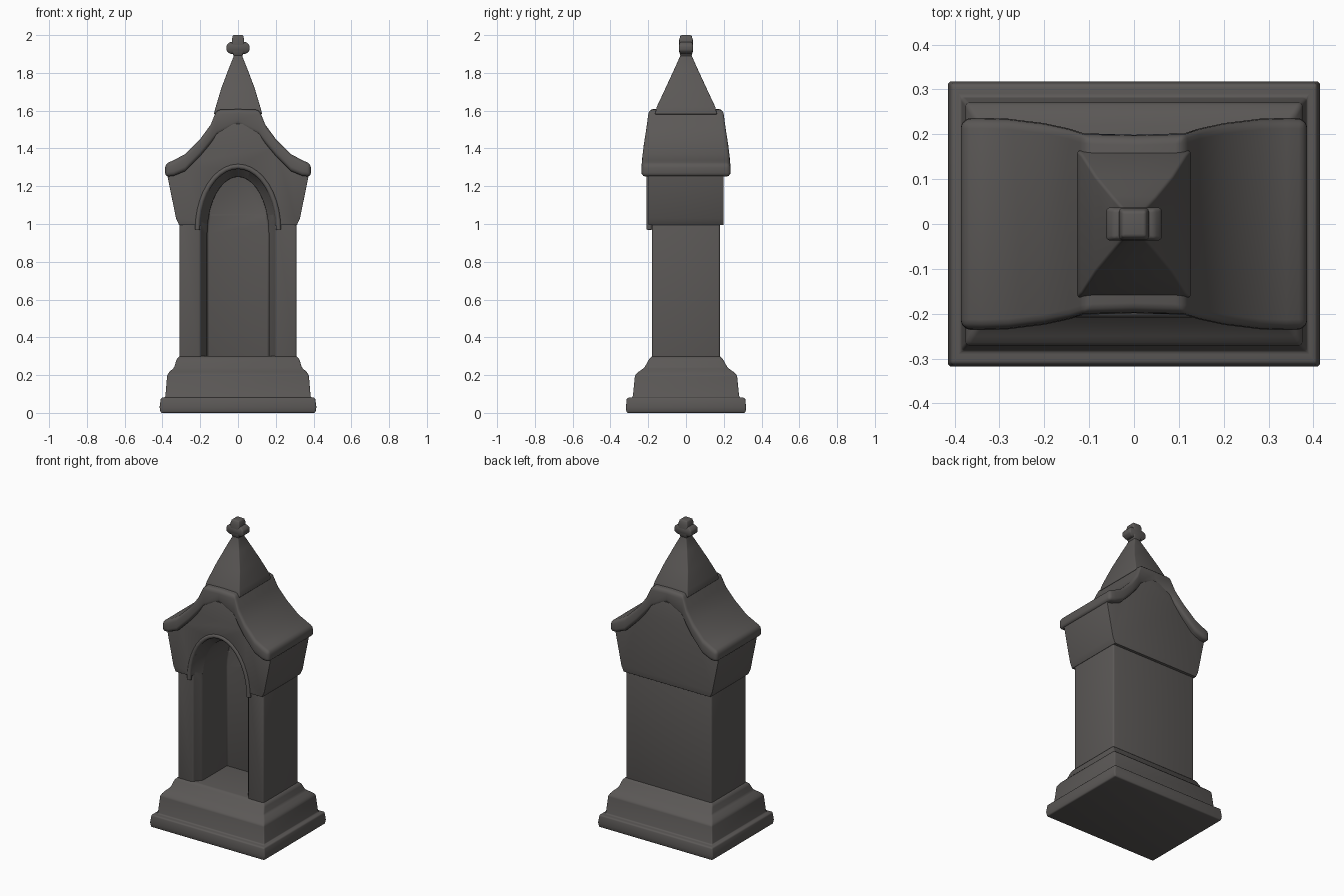
import bpy, bmesh, math

cube = bpy.data.objects.get("Cube")
if cube:
    bpy.data.objects.remove(cube, do_unlink=True)

# Weathered stone, one colour throughout
stone = bpy.data.materials.new("dark_stone")
stone.use_nodes = True
colour = (0.105, 0.098, 0.094, 1)
stone.diffuse_color = colour
bsdf = stone.node_tree.nodes["Principled BSDF"]
bsdf.inputs["Base Color"].default_value = colour
bsdf.inputs["Roughness"].default_value = 0.9


def loft(name, rings):
    """Skin closed rings of points and cap both ends."""
    bm = bmesh.new()
    loops = [[bm.verts.new(p) for p in ring] for ring in rings]
    for a, b in zip(loops, loops[1:]):
        for i in range(len(a)):
            j = (i + 1) % len(a)
            bm.faces.new((a[i], a[j], b[j], b[i]))
    bm.faces.new(loops[0])
    bm.faces.new(loops[-1])
    bmesh.ops.recalc_face_normals(bm, faces=bm.faces)
    mesh = bpy.data.meshes.new(name)
    bm.to_mesh(mesh)
    bm.free()
    obj = bpy.data.objects.new(name, mesh)
    bpy.context.collection.objects.link(obj)
    mesh.materials.append(stone)
    return obj


def tier(hx, hy, z):
    return [(-hx, -hy, z), (hx, -hy, z), (hx, hy, z), (-hx, hy, z)]


def finish(obj, bevel, cutter=None, angle=40):
    """Cut the niche, soften the edges, shade smooth."""
    bpy.ops.object.select_all(action='DESELECT')
    bpy.context.view_layer.objects.active = obj
    obj.select_set(True)
    if cutter:
        cut = obj.modifiers.new("niche", 'BOOLEAN')
        cut.object = cutter
        cut.solver = 'EXACT'
        bpy.ops.object.modifier_apply(modifier=cut.name)
    soft = obj.modifiers.new("soft", 'BEVEL')
    soft.width = bevel
    soft.segments = 3
    soft.limit_method = 'ANGLE'
    soft.angle_limit = math.radians(25)
    bpy.ops.object.modifier_apply(modifier=soft.name)
    bpy.ops.object.shade_smooth_by_angle(angle=math.radians(angle))


def arch(hw, y, spring, top, bottom=0.25, steps=20):
    """Round-headed outline, standing at depth y."""
    head = []
    for i in range(steps + 1):
        a = math.pi * i / steps
        head.append((hw * math.cos(a), y, spring + (top - spring) * math.sin(a)))
    return [(hw, y, bottom)] + head + [(-hw, y, bottom)]


# Niche cutter: splayed mouth, straight recess
niche = loft("niche_cutter", [arch(0.225, -0.26, 0.97, 1.32),
                              arch(0.195, -0.17, 0.96, 1.29),
                              arch(0.163, -0.13, 0.95, 1.25),
                              arch(0.163, 0.12, 0.95, 1.25)])
niche.hide_render = True
niche.hide_viewport = False

# Stepped base
base = loft("base", [tier(*t) for t in [
    (0.41, 0.315, 0), (0.415, 0.318, 0.03), (0.408, 0.313, 0.08),
    (0.385, 0.282, 0.082), (0.375, 0.27, 0.2), (0.362, 0.25, 0.218),
    (0.338, 0.22, 0.24), (0.325, 0.195, 0.285), (0.31, 0.18, 0.3)]])
finish(base, 0.008)

# Shaft with its niche
shaft = loft("shaft", [tier(0.31, 0.18, 0.28), tier(0.31, 0.18, 1.06)])
finish(shaft, 0.015, niche)

# Flared gable wall above the shaft
half = [(0.312, 0.995), (0.328, 1.03), (0.375, 1.26), (0.28, 1.32),
        (0.2, 1.41), (0.1, 1.53)]
outline = half + [(-x, z) for x, z in reversed(half)]
wall = loft("gable_wall", [[(x, y, z) for x, z in outline]
                           for y in (-0.198, 0.198)])
finish(wall, 0.014, niche)

# Arch moulding around the niche head
curve = bpy.data.curves.new("arch_moulding", 'CURVE')
curve.dimensions = '3D'
curve.bevel_depth = 0.014
curve.bevel_resolution = 2
path = arch(0.215, -0.194, 0.97, 1.305, bottom=1.0)[1:-1]
spline = curve.splines.new('POLY')
spline.points.add(len(path) - 1)
for point, p in zip(spline.points, path):
    point.co = (*p, 1)
curve.materials.append(stone)
moulding = bpy.data.objects.new("arch_moulding", curve)
bpy.context.collection.objects.link(moulding)

# Sweeping roof: stations of x, underside, top, half depth
stations = [(0.386, 1.25, 1.318, 0.237), (0.34, 1.255, 1.338, 0.238),
            (0.28, 1.28, 1.37, 0.236), (0.2, 1.36, 1.45, 0.226),
            (0.145, 1.425, 1.525, 0.214), (0.112, 1.47, 1.605, 0.203)]
stations = [(-x, b, t, d) for x, b, t, d in stations] + [(0, 1.525, 1.608, 0.2)] + stations[::-1]
roof = loft("roof", [[(x, -d, b), (x, -d * 0.98, t), (x, d * 0.98, t), (x, d, b)]
                     for x, b, t, d in stations])
finish(roof, 0.02, angle=50)

# Spire
spire = loft("spire", [tier(*t) for t in [
    (0.128, 0.165, 1.58), (0.118, 0.155, 1.62), (0.088, 0.108, 1.72),
    (0.05, 0.062, 1.82), (0.018, 0.026, 1.9), (0.018, 0.026, 1.93)]])
finish(spire, 0.006)

# Cross-shaped finial: upright and arms
upright = loft("finial_upright", [tier(*t) for t in [
    (0.022, 0.028, 1.885), (0.032, 0.037, 1.915), (0.033, 0.036, 1.975),
    (0.027, 0.029, 2.0)]])
finish(upright, 0.007)
arms = loft("finial_arms", [tier(*t) for t in [
    (0.042, 0.03, 1.9), (0.062, 0.037, 1.918), (0.062, 0.037, 1.945),
    (0.045, 0.033, 1.963)]])
finish(arms, 0.008)
